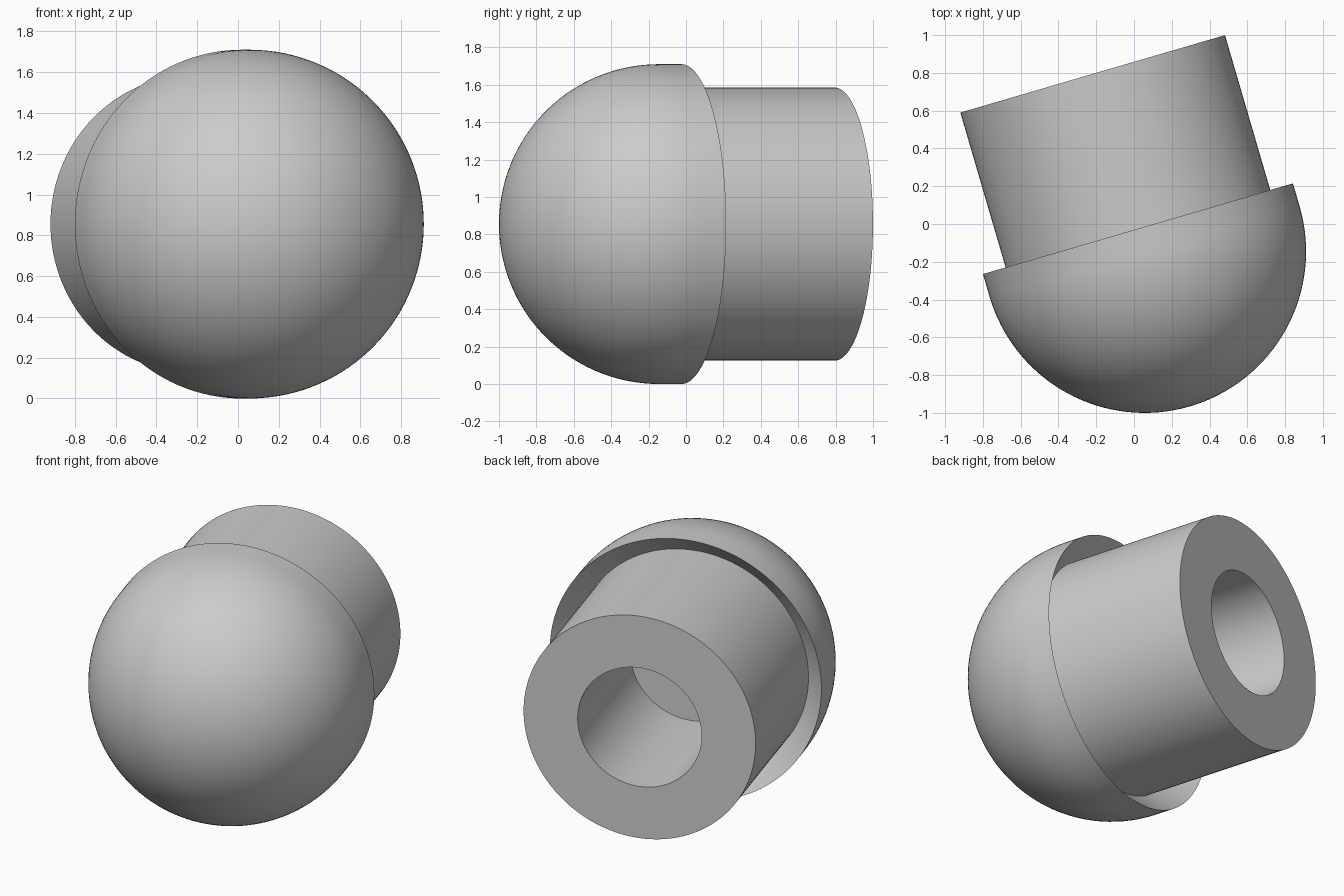
import bpy, bmesh, math
from mathutils import Vector

if "Cube" in bpy.data.objects:
    bpy.data.objects.remove(bpy.data.objects["Cube"])

DOME_R, STEM_R, BORE_R = 0.855, 0.73, 0.39
LIP, STEM_END = 0.125, 0.979          # distances behind the dome centre
CENTRE = Vector((0.056, -0.145, DOME_R))
TURN = math.radians(16.3)
AXIS = Vector((-math.sin(TURN), math.cos(TURN), 0))

grey = bpy.data.materials.new("plain grey")
grey.diffuse_color = (0.6, 0.6, 0.6, 1)
grey.use_nodes = True
grey.node_tree.nodes["Principled BSDF"].inputs["Base Color"].default_value = grey.diffuse_color

# Half section as (radius, distance along axis): dome, lip, undercut, stem, blind bore
STEPS = 32
profile = [(DOME_R * math.sin(a), -DOME_R * math.cos(a))
           for a in (math.pi / 2 * i / STEPS for i in range(STEPS + 1))]
profile += [(DOME_R, LIP), (STEM_R, -0.005), (STEM_R, STEM_END),
            (BORE_R, STEM_END), (BORE_R, 0), (0, 0)]

# Revolve the section around the tilted axis
bm = bmesh.new()
verts = [bm.verts.new(CENTRE + Vector((0, 0, r)) + AXIS * t) for r, t in profile]
edges = [bm.edges.new(pair) for pair in zip(verts, verts[1:])]
bmesh.ops.spin(bm, geom=verts + edges, cent=CENTRE, axis=AXIS,
               angle=math.tau, steps=128, use_merge=False)
bmesh.ops.remove_doubles(bm, verts=bm.verts, dist=0.0005)
bmesh.ops.recalc_face_normals(bm, faces=bm.faces)

mesh = bpy.data.meshes.new("domed_socket")
bm.to_mesh(mesh)
bm.free()
mesh.materials.append(grey)
socket = bpy.data.objects.new("domed_socket", mesh)
bpy.context.collection.objects.link(socket)

# Smooth curved walls, crisp lip and bore edges
bpy.context.view_layer.objects.active = socket
socket.select_set(True)
bpy.ops.object.shade_smooth_by_angle(angle=math.radians(30))
